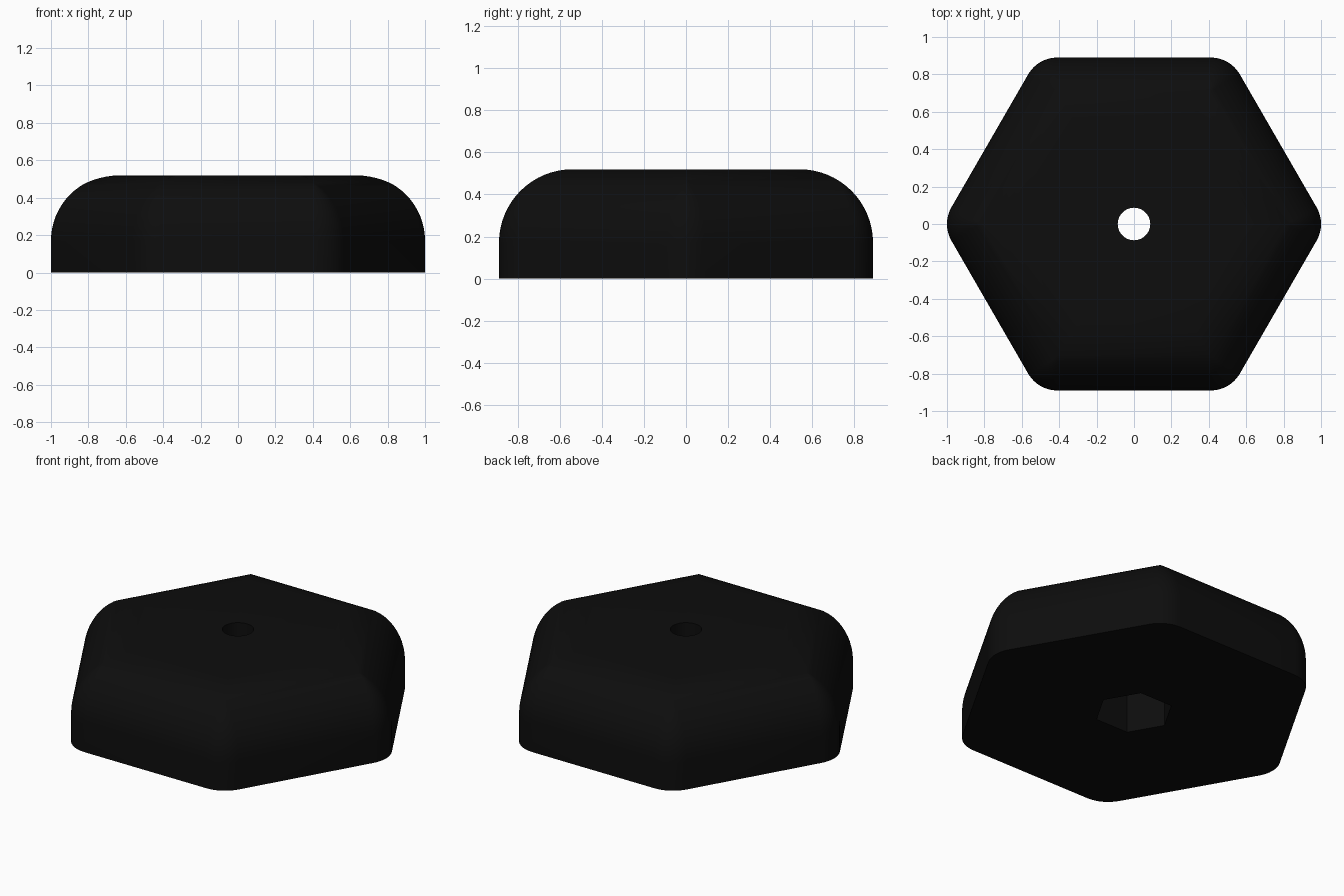
import bpy, bmesh, math

if "Cube" in bpy.data.objects:
    bpy.data.objects.remove(bpy.data.objects["Cube"])

ARC = 8            # segments on each rounded corner
APOTHEM = 0.89     # centre to flat side
CORNER = 0.179     # plan radius of the six corners
HEIGHT = 0.52
FILLET = 0.35      # radius of the shoulder
HOLE = 0.087       # bore radius
RECESS = 0.19      # nut recess, centre to flat
DEPTH = 0.32


def ring(bm, apothem, radius, z):
    """Rounded hexagon; radius 0 is a sharp hexagon, radius = apothem a circle."""
    verts = []
    for k in range(6):
        mid = math.radians(60 * k)
        reach = (apothem - radius) / math.cos(math.pi / 6)
        cx, cy = reach * math.cos(mid), reach * math.sin(mid)
        for i in range(ARC + 1):
            a = mid + math.radians(-30 + 60 * i / ARC)
            verts.append(bm.verts.new((cx + radius * math.cos(a), cy + radius * math.sin(a), z)))
    return verts


# Closed section: bore, nut recess, underside, side wall
sections = [(HOLE, HOLE, HEIGHT), (HOLE, HOLE, DEPTH), (RECESS, 0, DEPTH),
            (RECESS, 0, 0), (APOTHEM, CORNER, 0)]

# Rounded shoulder, ending at the flat top
for i in range(17):
    t = math.pi / 2 * i / 16
    inset = FILLET * (1 - math.cos(t))
    sections.append((APOTHEM - inset, max(CORNER - inset, 0),
                     HEIGHT - FILLET + FILLET * math.sin(t)))

bm = bmesh.new()
rings = [ring(bm, *s) for s in sections]
count = len(rings[0])
for j, lower in enumerate(rings):
    upper = rings[(j + 1) % len(rings)]
    for i in range(count):
        n = (i + 1) % count
        bm.faces.new((lower[i], lower[n], upper[n], upper[i]))
bmesh.ops.remove_doubles(bm, verts=bm.verts[:], dist=1e-5)
bmesh.ops.recalc_face_normals(bm, faces=bm.faces[:])

mesh = bpy.data.meshes.new("hex_knob")
bm.to_mesh(mesh)
bm.free()
knob = bpy.data.objects.new("hex_knob", mesh)
bpy.context.collection.objects.link(knob)

# Black plastic
black = bpy.data.materials.new("black plastic")
black.diffuse_color = (0.004, 0.004, 0.004, 1)
black.use_nodes = True
black.node_tree.nodes["Principled BSDF"].inputs["Base Color"].default_value = black.diffuse_color
mesh.materials.append(black)

bpy.context.view_layer.objects.active = knob
knob.select_set(True)
bpy.ops.object.shade_smooth_by_angle(angle=math.radians(35))
